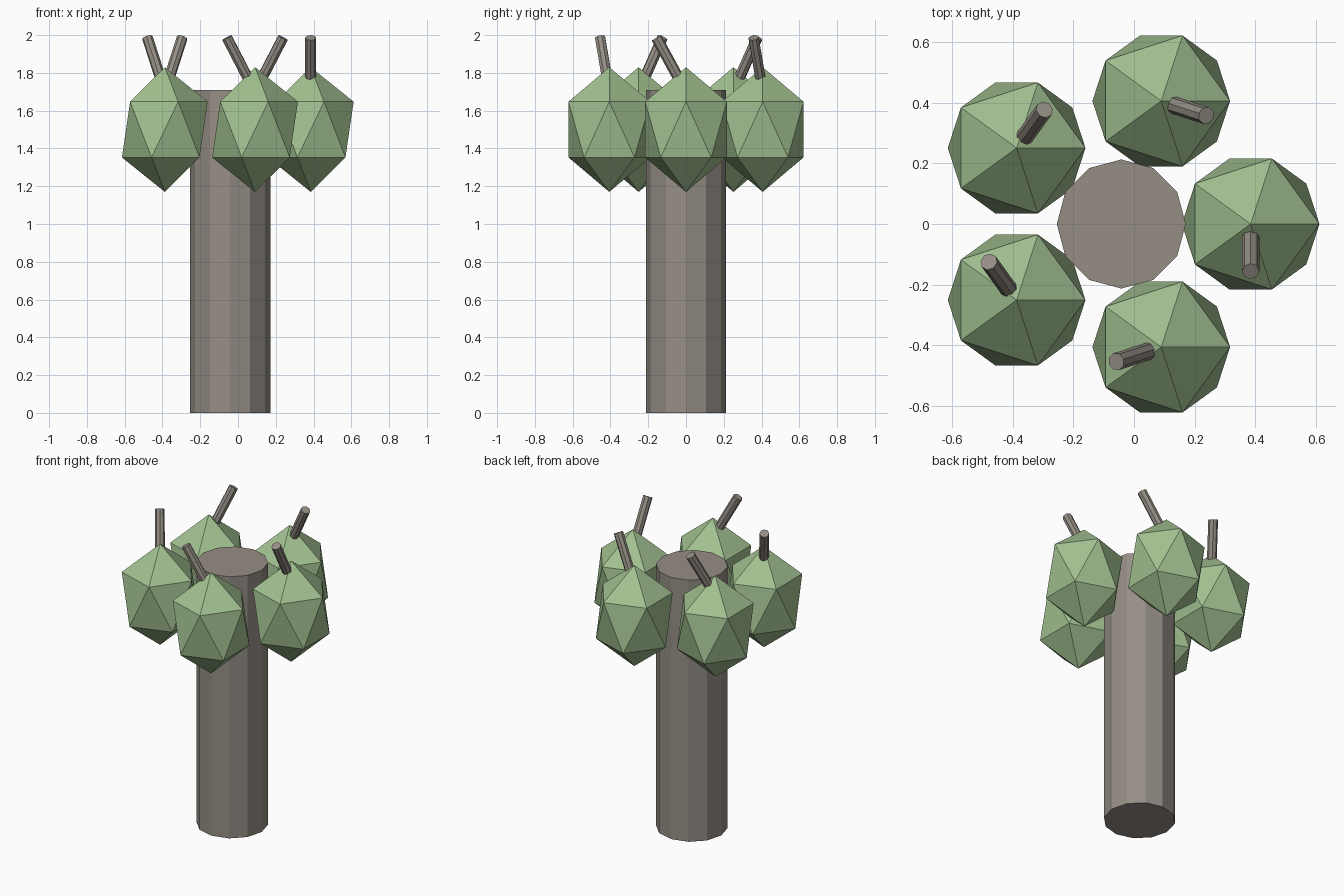
import bpy
from math import cos, sin, pi
from mathutils import Vector

if "Cube" in bpy.data.objects:
    bpy.data.objects.remove(bpy.data.objects["Cube"])

CX = -0.042          # trunk axis is slightly off the model centre


def colour(name, rgb):
    m = bpy.data.materials.new(name)
    m.diffuse_color = (*rgb, 1)
    m.use_nodes = True
    m.node_tree.nodes["Principled BSDF"].inputs["Base Color"].default_value = m.diffuse_color
    return m


bark = colour("bark", (0.30, 0.27, 0.235))
leaf = colour("leaf", (0.36, 0.53, 0.28))


def finish(name, mat):
    ob = bpy.context.object
    ob.name = name
    ob.data.materials.append(mat)
    return ob


def rod(name, a, b, radius, sides, mat):
    a, b = Vector(a), Vector(b)
    bpy.ops.mesh.primitive_cylinder_add(vertices=sides, radius=radius,
                                        depth=(b - a).length, location=(a + b) / 2)
    ob = finish(name, mat)
    ob.rotation_euler = (b - a).to_track_quat('Z', 'Y').to_euler()
    return ob


# trunk
bpy.ops.mesh.primitive_cylinder_add(vertices=12, radius=0.213, depth=1.71,
                                    location=(CX, 0, 0.855))
finish("trunk", bark)

# ring of five foliage clumps, each with a twig leaning sideways round the ring
for i in range(5):
    a = 2 * pi * i / 5
    x, y = CX + 0.427 * cos(a), 0.427 * sin(a)
    bpy.ops.mesh.primitive_ico_sphere_add(subdivisions=1, radius=1, location=(x, y, 1.5))
    clump = finish(f"foliage_{i + 1}", leaf)
    clump.scale = (0.254, 0.254, 0.33)
    rod(f"twig_{i + 1}", (x, y, 1.7),
        (x + 0.156 * sin(a), y - 0.156 * cos(a), 1.986), 0.029, 8, bark)
